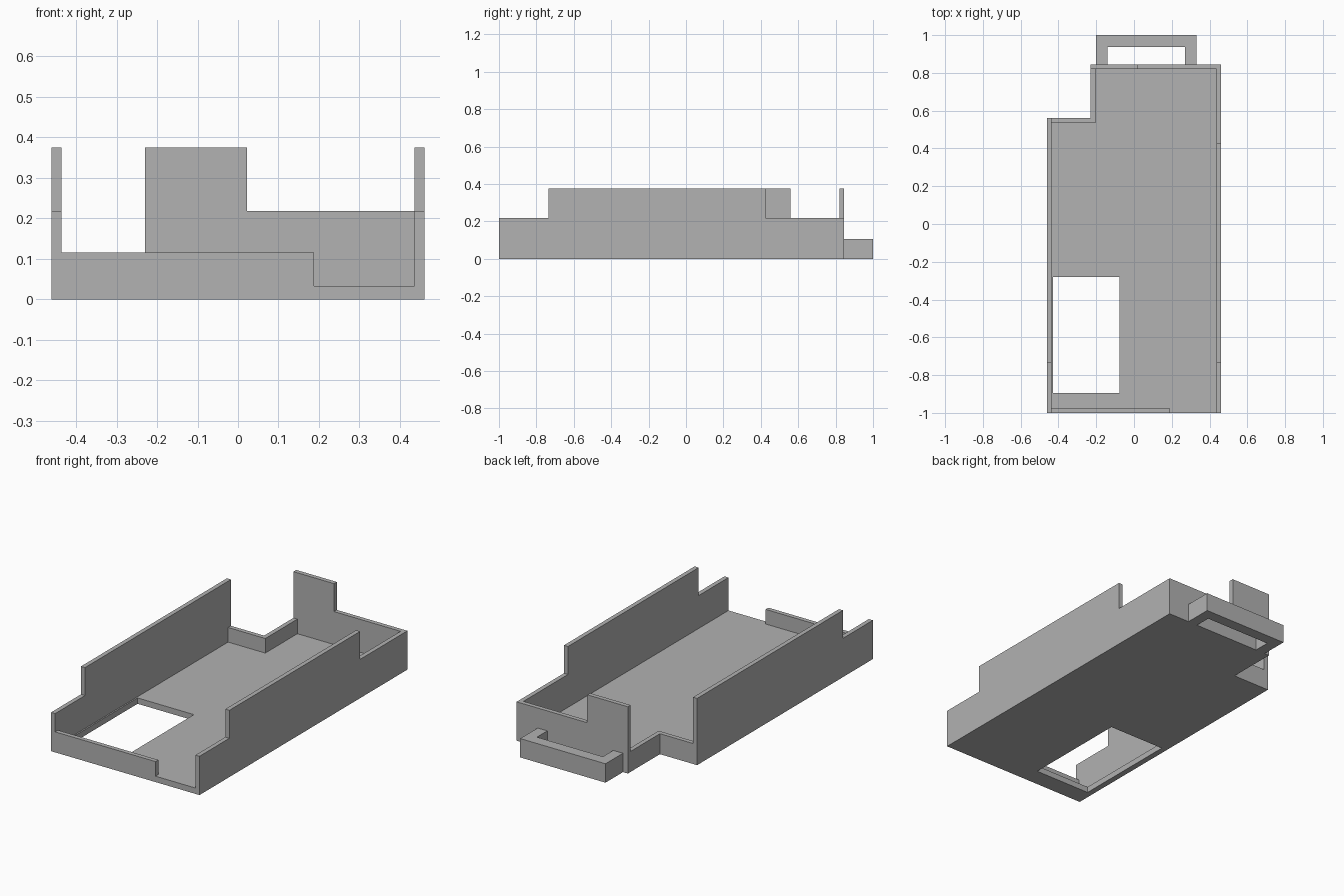
import bpy, bmesh
from mathutils import Vector

cube = bpy.data.objects.get("Cube")
if cube:
    bpy.data.objects.remove(cube, do_unlink=True)

# Single matte grey
grey = bpy.data.materials.new("plain_grey")
grey.use_nodes = True
colour = (0.445, 0.445, 0.445, 1)
grey.diffuse_color = colour
grey.node_tree.nodes["Principled BSDF"].inputs["Base Color"].default_value = colour

# Shared dimensions
W = 0.461            # half width
T = 0.025            # wall thickness
IN = W - T           # inner half width
FRONT, BACK = -1.0, 0.845
FLOOR, LIP, RIM, TALL = 0.033, 0.115, 0.218, 0.375
NOTCH_X, NOTCH_Y = -0.23, 0.56
STEP_Y = -0.735      # where both side walls rise


def prism(name, points, axis, lo, hi):
    """Extrude a 2D outline along an axis from lo to hi."""
    def place(a, b, c):
        return {"x": (c, a, b), "y": (a, c, b), "z": (a, b, c)}[axis]
    bm = bmesh.new()
    face = bm.faces.new([bm.verts.new(place(a, b, lo)) for a, b in points])
    moved = bmesh.ops.extrude_face_region(bm, geom=[face])["geom"]
    verts = [v for v in moved if isinstance(v, bmesh.types.BMVert)]
    bmesh.ops.translate(bm, verts=verts, vec=Vector(place(0, 0, hi - lo)))
    bmesh.ops.recalc_face_normals(bm, faces=bm.faces)
    mesh = bpy.data.meshes.new(name)
    bm.to_mesh(mesh)
    bm.free()
    mesh.materials.append(grey)
    obj = bpy.data.objects.new(name, mesh)
    bpy.context.collection.objects.link(obj)
    return obj


def rect(a0, a1, b0, b1):
    return [(a0, b0), (a1, b0), (a1, b1), (a0, b1)]


# Floor with a rectangular window
floor = prism("floor", [
    (-IN, FRONT + T), (IN, FRONT + T), (IN, BACK - T),
    (NOTCH_X + T, BACK - T), (NOTCH_X + T, NOTCH_Y - T), (-IN, NOTCH_Y - T),
], "z", 0, FLOOR)
cutter = prism("window_cutter", rect(-0.428, -0.078, -0.895, -0.28), "z", -0.1, 0.1)
cutter.hide_render = True
cut = floor.modifiers.new("window", "BOOLEAN")
cut.operation, cut.solver, cut.object = "DIFFERENCE", "EXACT", cutter
bpy.context.view_layer.objects.active = floor
bpy.ops.object.modifier_apply(modifier=cut.name)
bpy.data.objects.remove(cutter, do_unlink=True)

# Side walls with raised middle sections
prism("right_wall", [
    (FRONT, 0), (NOTCH_Y, 0), (NOTCH_Y, TALL),
    (STEP_Y, TALL), (STEP_Y, RIM), (FRONT, RIM),
], "x", -W, -IN)
prism("left_wall", [
    (FRONT, 0), (BACK, 0), (BACK, RIM), (0.425, RIM),
    (0.425, TALL), (STEP_Y, TALL), (STEP_Y, RIM), (FRONT, RIM),
], "x", IN, W)

# Low front lip, open at its left end
prism("front_lip", [
    (-IN, 0), (IN, 0), (IN, FLOOR), (0.188, FLOOR), (0.188, LIP), (-IN, LIP),
], "y", FRONT, FRONT + T)

# Back wall with a tall tab
prism("back_wall", [
    (NOTCH_X, 0), (IN, 0), (IN, RIM), (0.022, RIM), (0.022, TALL), (NOTCH_X, TALL),
], "y", BACK - T, BACK)

# Low L-shaped lip around the cut-away back corner
prism("corner_lip", [
    (-IN, NOTCH_Y - T), (NOTCH_X + T, NOTCH_Y - T), (NOTCH_X + T, BACK - T),
    (NOTCH_X, BACK - T), (NOTCH_X, NOTCH_Y), (-IN, NOTCH_Y),
], "z", 0, LIP)

# U-shaped handle behind the back wall
prism("back_handle", [
    (-0.2, BACK), (-0.2, 1), (0.33, 1), (0.33, BACK),
    (0.27, BACK), (0.27, 0.937), (-0.14, 0.937), (-0.14, BACK),
], "z", 0, 0.106)
